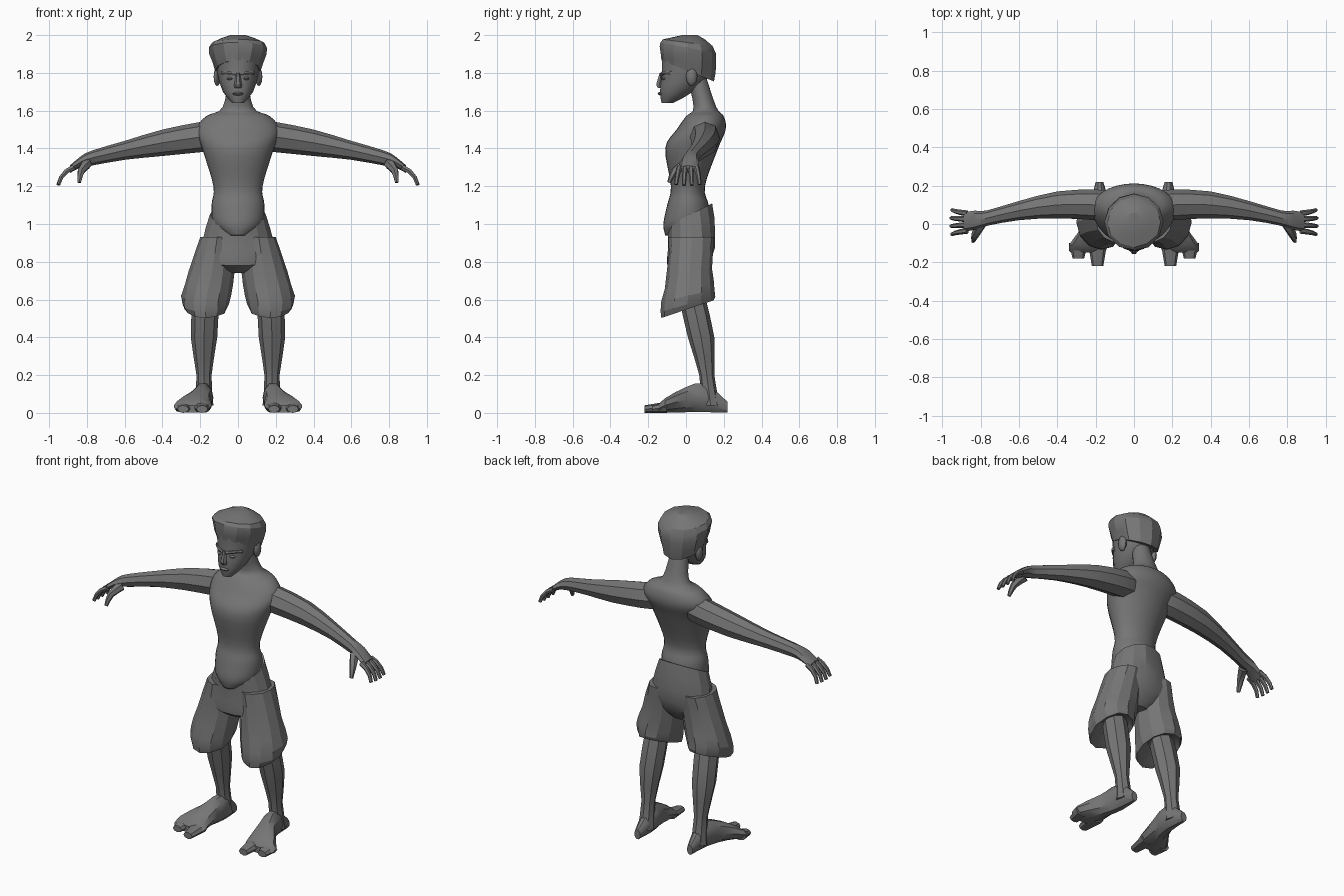
import bpy, bmesh, math, random
from mathutils import Vector

random.seed(4)
default = bpy.data.objects.get("Cube")
if default:
    bpy.data.objects.remove(default, do_unlink=True)

X, Y, Z = Vector((1, 0, 0)), Vector((0, 1, 0)), Vector((0, 0, 1))
PLANES = {"x": (Y, Z), "y": (X, Z), "z": (X, Y)}

grey = bpy.data.materials.new("clay_grey")
grey.use_nodes = True
shade = 0.18
tone = (shade, shade, shade, 1)
grey.diffuse_color = tone
grey.node_tree.nodes["Principled BSDF"].inputs["Base Color"].default_value = tone


def finish(bm, name, angle):
    """Turn a bmesh into a shaded object."""
    bmesh.ops.recalc_face_normals(bm, faces=bm.faces)
    mesh = bpy.data.meshes.new(name)
    bm.to_mesh(mesh)
    bm.free()
    mesh.materials.append(grey)
    obj = bpy.data.objects.new(name, mesh)
    bpy.context.collection.objects.link(obj)
    bpy.ops.object.select_all(action="DESELECT")
    obj.select_set(True)
    bpy.context.view_layer.objects.active = obj
    bpy.ops.object.shade_smooth_by_angle(angle=math.radians(angle))


def both_sides(name, pair):
    """Name and x sign of each copy of a part."""
    return (("left_" + name, 1), ("right_" + name, -1)) if pair else ((name, 1),)


def blend(keys, steps):
    """Fill in rings between the key rings along a smooth spline."""
    last = len(keys) - 1
    rings = []
    for i in range(last):
        group = zip(keys[max(i - 1, 0)], keys[i], keys[i + 1], keys[min(i + 2, last)])
        group = list(group)
        for s in range(steps):
            t = s / steps
            rings.append([
                b + t * ((c - a) + t * ((2 * a - 5 * b + 4 * c - d) + t * (3 * (b - c) + d - a))) / 2
                for a, b, c, d in group
            ])
    return rings + [keys[-1]]


def loft(name, keys, axis=None, sides=8, pair=False, angle=30, jitter=0, tilt=0, steps=2):
    """Skin rings of (x, y, z, radius[, radius]); tilt fades along the path."""
    rings = blend([k if len(k) > 4 else (*k, k[-1]) for k in keys], steps)
    centres = [Vector(r[:3]) for r in rings]
    last = len(rings) - 1
    loops = []
    for i, (centre, ring) in enumerate(zip(centres, rings)):
        if axis:
            u, v = PLANES[axis]
        else:
            t = (centres[min(i + 1, last)] - centres[max(i - 1, 0)]).normalized()
            u = (Y - t * t.y).normalized()
            v = t.cross(u)
        loop = []
        for k in range(sides):
            a = math.tau * k / sides
            p = u * ring[3] * math.cos(a) + v * ring[4] * math.sin(a)
            p += Z * p.y * tilt * (1 - i / last)
            loop.append(centre + p * (1 + random.uniform(-jitter, jitter)))
        loops.append(loop)
    for label, sign in both_sides(name, pair):
        bm = bmesh.new()
        skin = [[bm.verts.new((p.x * sign, p.y, p.z)) for p in loop] for loop in loops]
        for a, b in zip(skin, skin[1:]):
            for k in range(sides):
                n = (k + 1) % sides
                bm.faces.new((a[k], a[n], b[n], b[k]))
        bm.faces.new(skin[0])
        bm.faces.new(skin[-1])
        finish(bm, label, angle)


def column(name, profile, **options):
    """Centred upright loft from (height, y, half width, half depth)."""
    loft(name, [(0, y, z, w, d) for z, y, w, d in profile], "z", **options)


def grounded(name, profile, **options):
    """Paired loft lying on the floor from (x, y, half width, half height)."""
    loft(name, [(x, y, h, w, h) for x, y, w, h in profile], "y", pair=True, **options)


def ellipsoid(name, place, size, pair=False):
    for label, sign in both_sides(name, pair):
        bm = bmesh.new()
        bmesh.ops.create_uvsphere(bm, u_segments=10, v_segments=6, radius=1)
        bmesh.ops.scale(bm, vec=size, verts=bm.verts)
        bmesh.ops.translate(bm, vec=(place[0] * sign, place[1], place[2]), verts=bm.verts)
        finish(bm, label, 40)


# Torso and neck, one smooth skin
column("torso", [
    (.94, -.04, .06, .07), (1, 0, .13, .12), (1.1, .01, .14, .11), (1.2, .01, .13, .09),
    (1.4, .03, .19, .14), (1.5, .08, .22, .13), (1.57, .1, .17, .1),
    (1.62, .1, .08, .06), (1.8, .05, .05, .05),
], sides=28, angle=80, steps=4)

# Head
column("head", [
    (1.64, -.1, .03, .03), (1.7, -.05, .08, .09), (1.8, 0, .11, .13), (1.9, 0, .12, .13),
], sides=14, angle=35)
column("hair", [
    (1.81, .01, .12, .14), (1.9, .01, .15, .15), (1.96, .01, .14, .13), (2, .02, .04, .04),
], sides=12, angle=25, jitter=.02, tilt=-.4)
column("nose", [(1.8, -.13, .01, .01), (1.74, -.14, .02, .02), (1.72, -.13, .02, .02)], sides=6)
loft("brow", [(.01, -.13, 1.79, .01), (.05, -.12, 1.8, .01), (.09, -.08, 1.8, .01)],
     "x", sides=6, pair=True)
ellipsoid("eye", (.04, -.11, 1.77), (.02, .02, .01), True)
ellipsoid("ear", (.11, .03, 1.78), (.02, .03, .05), True)
ellipsoid("mouth", (0, -.13, 1.69), (.03, .02, .01))

# Arms and palms
loft("arm", [
    (.12, .09, 1.47, .08), (.2, .1, 1.46, .08), (.4, .1, 1.43, .07), (.6, .07, 1.39, .05),
    (.77, .03, 1.35, .04), (.83, .02, 1.33, .05, .03), (.89, .01, 1.29, .05, .02),
], "x", pair=True)

# Fingers, fanned from the knuckles and curling down joint by joint
for i, finger in enumerate(("index", "middle", "ring", "little")):
    fan = i - 1.5
    x, z = .87, 1.3
    path = []
    for joint in range(4):
        spread = .03 + joint / 250
        path.append((x, .01 + fan * spread, z, .016 - joint / 500))
        bend = .5 + .35 * joint
        reach = .045 - abs(fan) / 500
        x += reach * math.cos(bend)
        z -= reach * math.sin(bend)
    loft(finger + "_finger", path, sides=6, pair=True, steps=1)
loft("thumb", [(.8, 0, 1.32, .03), (.83, -.06, 1.28, .02), (.84, -.09, 1.22, .01)],
     sides=6, pair=True)

# Baggy shorts: hips, then puffed legs with a turned-in hem
column("shorts_hips", [
    (1.05, .02, .15, .12), (.9, .03, .19, .13), (.8, .02, .2, .12), (.74, .02, .06, .06),
], sides=14, angle=20, jitter=.02, tilt=.5)
loft("shorts_leg", [
    (.17, .02, .58, .07), (.17, .01, .55, .11, .14), (.17, .01, .62, .13, .14),
    (.14, .02, .75, .12), (.11, .03, .93, .09, .12),
], "z", sides=12, pair=True, angle=20, jitter=.03, tilt=.45)

# Bare lower legs
loft("lower_leg", [
    (.17, .03, .62, .07), (.18, .08, .4, .07), (.18, .11, .2, .04), (.18, .13, .04, .05),
], "z", pair=True)

# Feet with a split front
grounded("foot", [
    (.18, .22, .02, .03), (.18, .1, .05, .08), (.2, 0, .06, .07),
    (.24, -.11, .1, .04), (.24, -.15, .09, .02),
], sides=10)
grounded("big_toe", [(.19, -.1, .05, .03), (.19, -.22, .03, .02)])
grounded("outer_toes", [(.29, -.1, .05, .03), (.29, -.18, .03, .02)])
